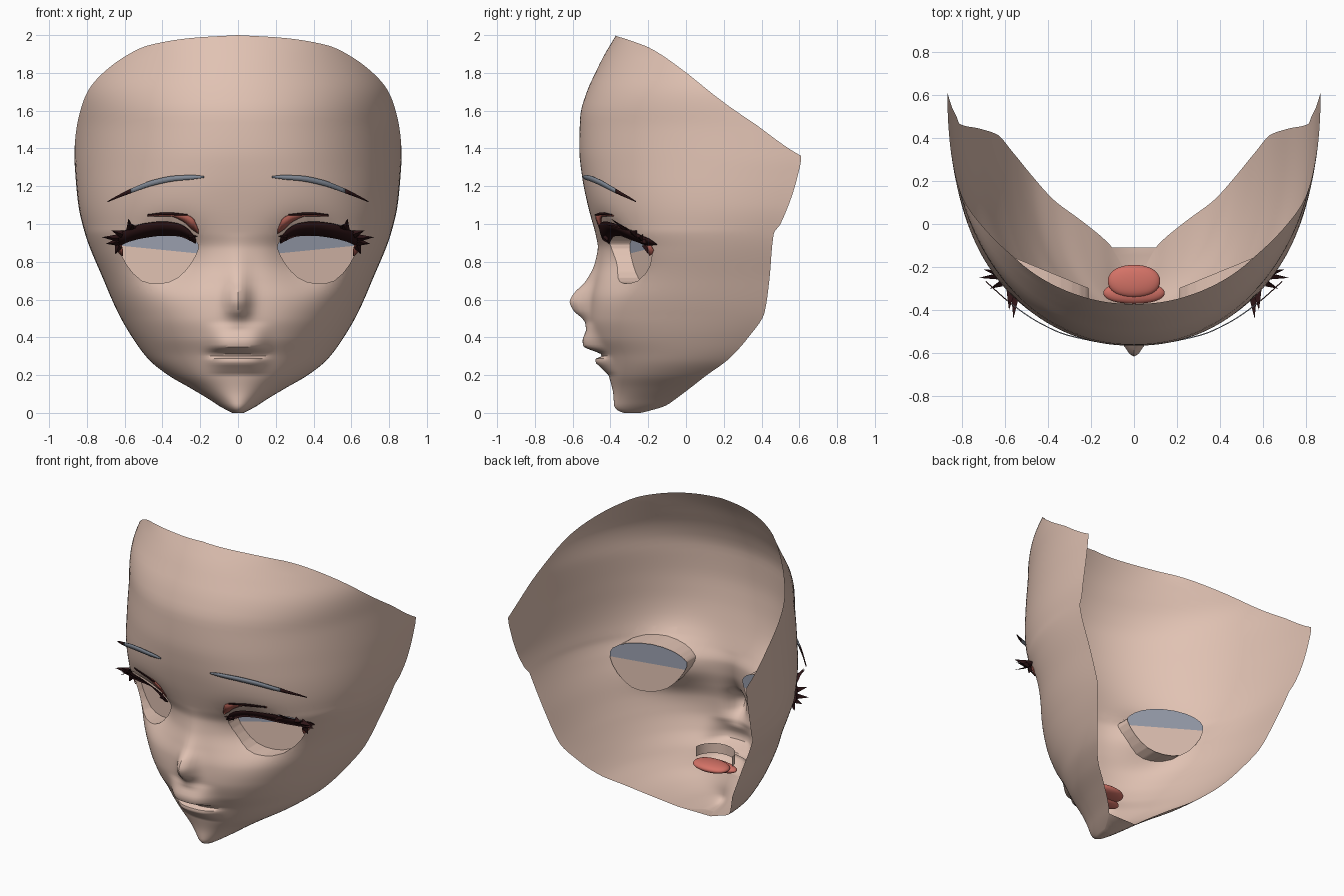
import bpy, bmesh, math
from mathutils import Vector

if "Cube" in bpy.data.objects:
    bpy.data.objects.remove(bpy.data.objects["Cube"])


def material(name, rgb):
    m = bpy.data.materials.new(name)
    m.diffuse_color = (*rgb, 1)
    m.use_nodes = True
    m.node_tree.nodes["Principled BSDF"].inputs["Base Color"].default_value = m.diffuse_color
    return m


SKIN = material("skin", (0.75, 0.54, 0.45))
EYE = material("eye_grey", (0.32, 0.345, 0.42))
BROW = material("brow_grey", (0.22, 0.25, 0.30))
LASH = material("lash_dark", (0.026, 0.007, 0.008))
CREASE = material("crease_red", (0.43, 0.11, 0.085))
TONGUE = material("tongue_red", (0.66, 0.17, 0.135))


def curve(*pts):
    """Smooth monotone interpolation through (u, value) pairs."""
    d = [(q[1] - p[1]) / (q[0] - p[0]) for p, q in zip(pts, pts[1:])]
    m = [d[0]] + [2 * a * b / (a + b) if a * b > 0 else 0 for a, b in zip(d, d[1:])] + [d[-1]]

    def f(u):
        u = min(max(u, pts[0][0]), pts[-1][0])
        i = 0
        while i < len(pts) - 2 and u > pts[i + 1][0]:
            i += 1
        h = pts[i + 1][0] - pts[i][0]
        t = (u - pts[i][0]) / h
        return ((2*t**3 - 3*t*t + 1) * pts[i][1] + (t**3 - 2*t*t + t) * h * m[i]
                + (3*t*t - 2*t**3) * pts[i + 1][1] + (t**3 - t*t) * h * m[i + 1])
    return f


# Head profiles by height: half width, back edge, front line, squareness
half = curve((0, .03), (.015, .06), (.037, .1), (.07, .15), (.13, .25), (.2, .37), (.28, .47),
             (.4, .56), (.53, .635), (.7, .71), (.95, .81), (1.1, .845), (1.25, .86),
             (1.36, .866), (1.5, .865), (1.7, .845), (1.9, .77), (2, .70))
back = curve((0, -.24), (.015, -.18), (.037, -.11), (.07, -.06), (.13, .02), (.2, .11), (.28, .22),
             (.4, .33), (.53, .415), (.7, .44), (.95, .465), (1.0, .5), (1.25, .59), (1.36, .61),
             (1.5, .6), (1.7, .47), (1.9, .44), (1.95, .37), (2, .33))
front = curve((0, -.33), (.015, -.365), (.037, -.38), (.1, -.385), (.2, -.41), (.3, -.44), (.4, -.49),
              (.5, -.51), (.6, -.505), (.7, -.485), (.8, -.465), (.87, -.46), (.95, -.48),
              (1.1, -.52), (1.25, -.55), (1.4, -.565), (1.57, -.56), (1.7, -.525), (1.8, -.48),
              (1.9, -.43), (1.95, -.4), (2, -.37))
square = curve((0, 2), (.3, 2.1), (.7, 2.4), (.9, 2.5), (1.1, 2.4), (1.36, 2.2), (1.8, 2))
nose = curve((.44, 0), (.5, .04), (.54, .085), (.59, .11), (.63, .095), (.7, .045), (.78, .02), (.95, 0))
lips = curve((.2, 0), (.24, .03), (.27, .05), (.285, .045), (.305, 0), (.325, .03), (.35, .075),
             (.38, .065), (.42, .04), (.48, 0))
rim = curve((0, 2), (20, 1.985), (40, 1.945), (50, 1.89), (60, 1.81), (72, 1.68), (80, 1.53), (90, 1.36))


def face_y(x, z):
    x, p = abs(x), square(z)
    s = min(1, x / half(z)) ** p
    y = back(z) - (back(z) - front(z)) * (1 - s) ** (1 / p)
    y -= nose(z) * math.exp(-(x / .06) ** 2) + lips(z) * math.exp(-(x / .14) ** 4)
    return y + .12 * math.exp(-((x - .36) / .17) ** 2 - ((z - .83) / .15) ** 2)


def plate_y(x):
    return -.31 + .41 * (abs(x) - .18)


def finish(name, bm, mats, smooth=40):
    me = bpy.data.meshes.new(name)
    bm.to_mesh(me)
    bm.free()
    for m in mats:
        me.materials.append(m)
    ob = bpy.data.objects.new(name, me)
    bpy.context.collection.objects.link(ob)
    bpy.ops.object.select_all(action='DESELECT')
    ob.select_set(True)
    bpy.context.view_layer.objects.active = ob
    bpy.ops.object.shade_smooth_by_angle(angle=math.radians(smooth))
    return ob


# Eye opening outline for the +x side
EYE_PTS = [(.21, .87), (.25, .79), (.32, .715), (.41, .685), (.51, .70), (.59, .785), (.63, .88),
           (.615, .94), (.53, .98), (.40, .985), (.29, .955), (.225, .91)]
outline = []
for i in range(12):
    a, b, c, d = (Vector(EYE_PTS[(i + k) % 12]) for k in (-1, 0, 1, 2))
    outline += [b, (9 * (b + c) - a - d) / 16]

# Face shell
N = 48
rows = [0, .006, .015, .025, .037] + [.05 + .0125 * i for i in range(77)]
bm = bmesh.new()
grid = []
for r in range(len(rows) + 26):
    line = []
    for c in range(-N, N + 1):
        ang = 90 * abs(c) / N
        if r < len(rows):
            z = rows[r]
        else:
            z = 1 + (rim(ang) - 1) * (r - len(rows) + 1) / 26
        x = math.copysign(half(z) * math.sin(math.radians(ang)), c)
        line.append(bm.verts.new((x, face_y(x, z), z)))
    grid.append(line)
for lo, hi in zip(grid, grid[1:]):
    for c in range(2 * N):
        bm.faces.new((lo[c], lo[c + 1], hi[c + 1], hi[c]))
for lo, hi in zip(grid[:4], grid[1:5]):          # underside of the chin
    bm.faces.new((lo[0], hi[0], hi[-1], lo[-1]))
bm.faces.new(grid[0][::-1])


def in_box(p):
    return p.y < .05 and .16 < abs(p.x) < .68 and .64 < p.z < 1.03


# Cut the eye openings and fold their edges back into sockets
for s in (-1, 1):
    planes = []

    def inside():
        out = []
        for f in bm.faces:
            p = f.calc_center_median()
            if in_box(p) and p.x * s > 0 and all((p - o).dot(n) < 0 for o, n in planes):
                out.append(f)
        return out
    for p, q in zip(outline, outline[1:] + outline[:1]):
        e = q - p
        co, no = Vector((s * p.x, 0, p.y)), Vector((s * e.y, 0, -e.x)).normalized()
        fs = inside()
        geom = fs + list({e for f in fs for e in f.edges}) + list({v for f in fs for v in f.verts})
        bmesh.ops.bisect_plane(bm, geom=geom, dist=1e-5, plane_co=co, plane_no=no)
        planes.append((co, no))
    bmesh.ops.delete(bm, geom=inside(), context='FACES')
edges = [e for e in bm.edges if e.is_boundary and in_box((e.verts[0].co + e.verts[1].co) / 2)]
ret = bmesh.ops.extrude_edge_only(bm, edges=edges)
for v in ret['geom']:
    if isinstance(v, bmesh.types.BMVert):
        v.co.y = plate_y(v.co.x)
finish("face", bm, [SKIN])

# Eye plates: grey above, skin below
bm = bmesh.new()
for s in (-1, 1):
    vs = []
    for p in outline:
        x, z = .42 + (p.x - .42) * 1.04, .84 + (p.y - .84) * 1.04
        vs.append(bm.verts.new((s * x, plate_y(x) + .001, z)))
    bm.faces.new(vs[::s])
for s in (-1, 1):
    geom = [g for seq in (bm.verts, bm.edges, bm.faces) for g in seq
            if (g.co.x if isinstance(g, bmesh.types.BMVert) else g.verts[0].co.x) * s > 0]
    bmesh.ops.bisect_plane(bm, geom=geom, dist=1e-5, plane_co=(s * .42, 0, .865),
                           plane_no=(-s * .1, 0, 1))
for f in bm.faces:
    f.material_index = int(f.calc_center_median().z > .865)
finish("eyes", bm, [SKIN, EYE])


def strip(name, pts, off_top, off_bot, mat, depth=None, steps=24):
    """Mirrored ribbon from (x, top, bottom) points lying just off the face."""
    top, bot = curve(*[(p[0], p[1]) for p in pts]), curve(*[(p[0], p[2]) for p in pts])
    bm = bmesh.new()
    for s in (-1, 1):
        prev = None
        for i in range(steps + 1):
            x = pts[0][0] + (pts[-1][0] - pts[0][0]) * i / steps
            pair = []
            for z, off in ((bot(x), off_bot), (top(x), off_top)):
                y = depth(x) if depth else face_y(x, z)
                pair.append(bm.verts.new((s * x, y - off, z)))
            if prev:
                bm.faces.new((prev[0], pair[0], pair[1], prev[1])[::s])
            prev = pair
    ob = finish(name, bm, [mat])
    mod = ob.modifiers.new("thickness", 'SOLIDIFY')
    mod.thickness = .005
    return ob


# Brows with dark outer ends
brow_y = curve((.18, -.548), (.32, -.515), (.45, -.455), (.58, -.365), (.69, -.268))
strip("brows", [(.18, 1.253, 1.245), (.24, 1.259, 1.236), (.33, 1.256, 1.228), (.45, 1.233, 1.204),
                (.57, 1.186, 1.163)], 0, 0, BROW, brow_y)
strip("brow_ends", [(.57, 1.186, 1.163), (.64, 1.15, 1.137), (.69, 1.121, 1.117)], 0, 0, LASH, brow_y, 8)

# Upper lashes, lid creases and red eye corners
strip("lashes", [(.225, .915, .895), (.26, .965, .915), (.32, 1.0, .935), (.4, 1.01, .937),
                 (.5, 1.0, .925), (.58, .975, .905), (.63, .945, .885), (.665, .92, .89)], .035, .012, LASH)
strip("lid_creases", [(.21, .965, .948), (.24, 1.03, .968), (.29, 1.05, 1.012), (.36, 1.052, 1.04),
                      (.48, 1.045, 1.04)], .01, .01, CREASE)
strip("crease_lines", [(.27, 1.05, 1.044), (.38, 1.06, 1.047), (.48, 1.05, 1.044)], .016, .016, LASH)
strip("eye_corners", [(.612, .86, .83), (.625, .9, .84), (.64, .9, .86)], .01, .01, CREASE, None, 6)

# Lash spikes: base x, z and tip x, y, z
bm = bmesh.new()
for bx, bz, *tip in [(.55, .975, .56, -.44, 1.0), (.57, .97, .58, -.40, 1.03), (.63, .925, .72, -.25, .93),
                     (.63, .905, .70, -.21, .895), (.63, .885, .65, -.20, .84), (.26, .93, .215, -.45, .935),
                     (.61, .945, .67, -.30, .965)]:
    axis = Vector((tip[0] - bx, 0, tip[2] - bz)).normalized() * .022
    for s in (-1, 1):
        by = face_y(bx, bz) - .015
        base = [(bx - axis.z, by, bz + axis.x), (bx + axis.z, by, bz - axis.x), (bx, by - .03, bz)]
        vs = [bm.verts.new((s * x, y, z)) for x, y, z in base + [tip]]
        for f in ((0, 1, 2), (0, 1, 3), (1, 2, 3), (2, 0, 3)):
            bm.faces.new([vs[i] for i in f])
bmesh.ops.recalc_face_normals(bm, faces=bm.faces)
finish("lash_spikes", bm, [LASH], 10)

# Tongue: a rear pad and a wider front lobe
for name, loc, size in (("tongue_back", (0, -.265, .285), (.145, .09, .035)),
                        ("tongue_front", (0, -.32, .265), (.17, .06, .035))):
    bm = bmesh.new()
    bmesh.ops.create_cube(bm, size=2)
    for v in bm.verts:
        v.co = Vector(loc) + Vector([a * b for a, b in zip(v.co, size)])
    ob = finish(name, bm, [TONGUE], 180)
    ob.modifiers.new("rounding", 'SUBSURF').levels = 3

# Inner mouth band around the upper lip
bm = bmesh.new()
prev = None
for i in range(17):
    t = math.radians(-90 + 180 * i / 16)
    pair = [bm.verts.new((.13 * math.sin(t), -.29 - .12 * math.cos(t), z)) for z in (.3, .365)]
    if prev:
        bm.faces.new((prev[0], pair[0], pair[1], prev[1]))
    prev = pair
finish("inner_lip", bm, [SKIN])
